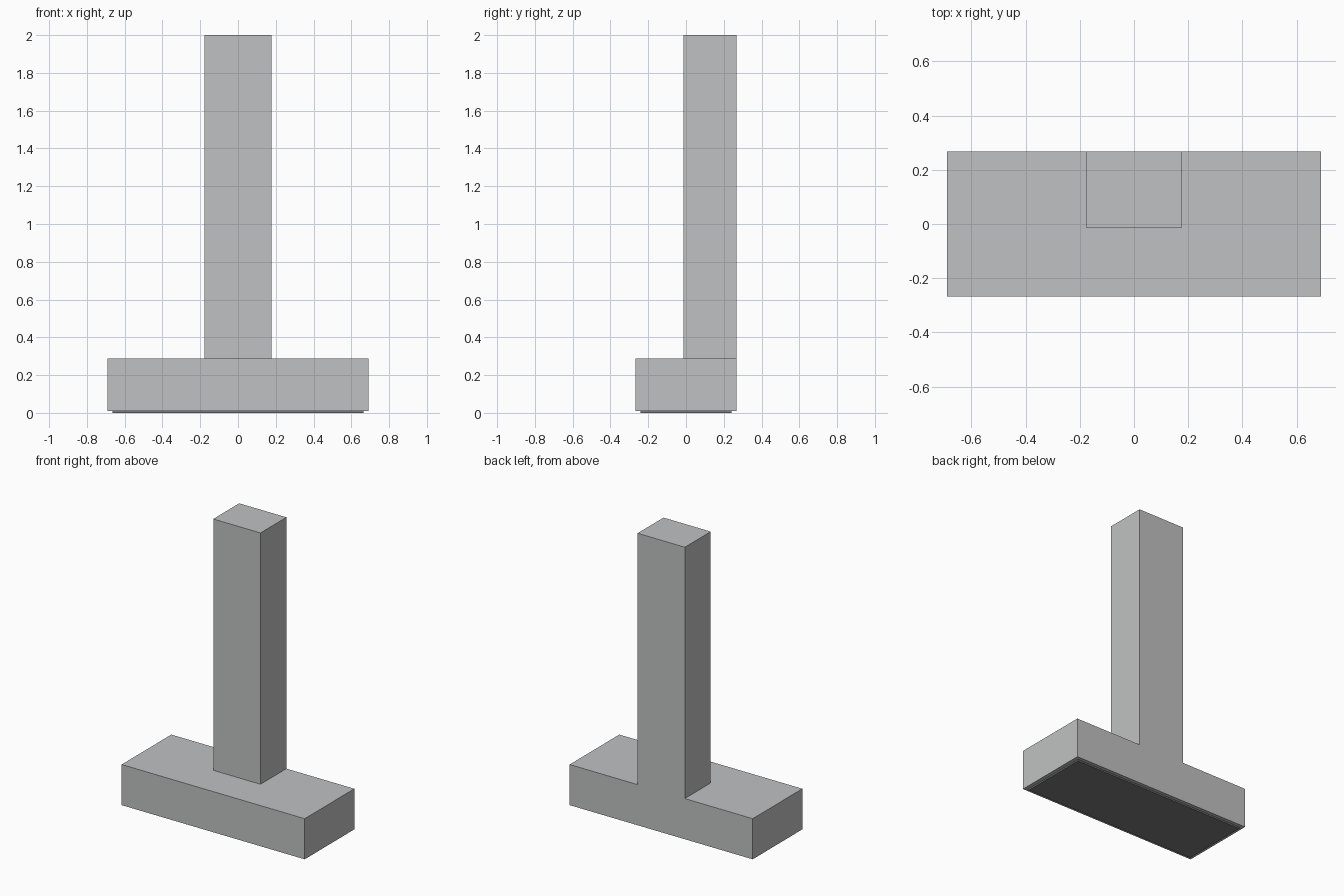
import bpy

cube = bpy.data.objects.get("Cube")
if cube:
    bpy.data.objects.remove(cube, do_unlink=True)


def make_material(name, colour):
    mat = bpy.data.materials.new(name)
    mat.use_nodes = True
    mat.diffuse_color = colour
    mat.node_tree.nodes["Principled BSDF"].inputs["Base Color"].default_value = colour
    return mat


def box(name, low, high, mat):
    centre = [(a + b) / 2 for a, b in zip(low, high)]
    bpy.ops.mesh.primitive_cube_add(size=1, location=centre)
    obj = bpy.context.object
    obj.name = name
    obj.scale = [b - a for a, b in zip(low, high)]
    bpy.ops.object.transform_apply(location=False, rotation=False, scale=True)
    obj.data.materials.append(mat)
    return obj


light_grey = make_material("light grey", (0.53, 0.535, 0.54, 1))
dark_grey = make_material("dark grey", (0.2, 0.2, 0.205, 1))

# Wide foot, with the upright flush to its back edge
base = box("base", (-0.69, -0.267, 0.01), (0.69, 0.267, 0.287), light_grey)
post = box("post", (-0.178, -0.012, 0.287), (0.178, 0.267, 2), light_grey)

# Thin pad under the foot
pad = box("base_pad", (-0.664, -0.242, 0), (0.664, 0.242, 0.01), dark_grey)
